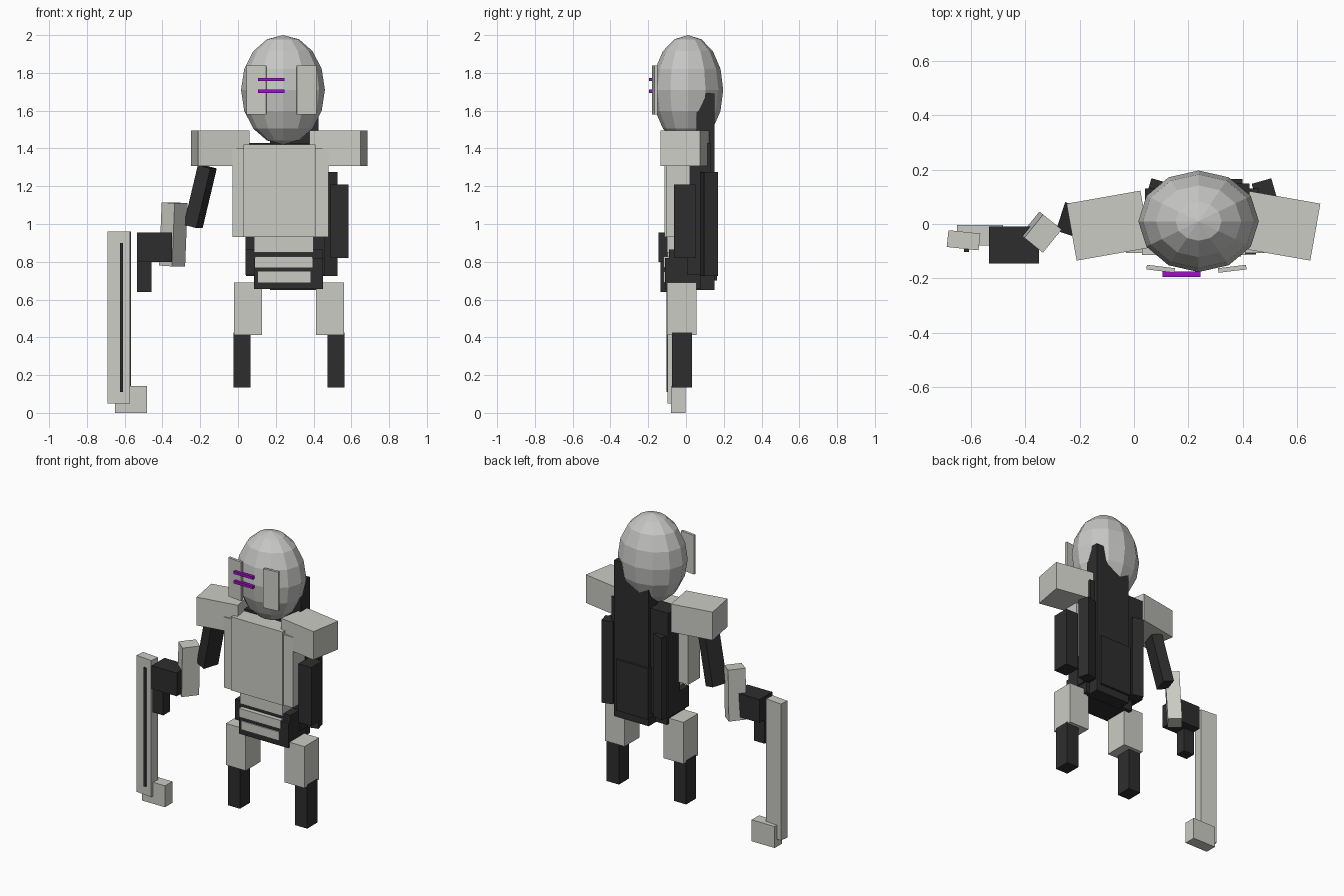
import bpy
from math import radians

if "Cube" in bpy.data.objects:
    bpy.data.objects.remove(bpy.data.objects["Cube"])


def material(name, rgb):
    m = bpy.data.materials.new(name)
    m.diffuse_color = (*rgb, 1)
    m.use_nodes = True
    m.node_tree.nodes["Principled BSDF"].inputs["Base Color"].default_value = m.diffuse_color
    return m


LIGHT = material("light grey", (0.60, 0.60, 0.56))
HEAD = material("head grey", (0.57, 0.57, 0.56))
DARK = material("charcoal", (0.027, 0.027, 0.028))
PURPLE = material("purple", (0.34, 0.005, 0.58))


def rotated_box(name, mat, centre, size, rot=(0, 0, 0)):
    bpy.ops.mesh.primitive_cube_add(size=1, location=centre,
                                    rotation=[radians(a) for a in rot])
    ob = bpy.context.object
    ob.name = name
    ob.scale = size
    ob.data.materials.append(mat)
    return ob


def box(name, mat, x, y, z):
    """Axis-aligned box from its min/max ranges."""
    return rotated_box(name, mat, [(a + b) / 2 for a, b in (x, y, z)],
                       [b - a for a, b in (x, y, z)])


# Head: faceted egg with face plates and glowing strips
bpy.ops.mesh.primitive_uv_sphere_add(segments=12, ring_count=8, radius=1,
                                     location=(0.238, 0.01, 1.71))
head = bpy.context.object
head.name = "head"
head.scale = (0.222, 0.187, 0.29)
head.data.materials.append(HEAD)
for side, s in (("left", -1), ("right", 1)):
    rotated_box(f"face_plate_{side}", LIGHT, (0.23 + s * 0.132, -0.165, 1.71),
                (0.104, 0.017, 0.26), (0, 0, s * 7))
for i, z in enumerate((1.765, 1.702)):
    box(f"face_strip_{i}", PURPLE, (0.105, 0.245), (-0.195, -0.175), (z - 0.009, z + 0.009))

# Torso front
box("chest_plate", LIGHT, (0.03, 0.41), (-0.115, 0.0), (0.93, 1.42))
box("abdomen", LIGHT, (0.085, 0.40), (-0.10, 0.0), (0.85, 0.94))
for side, s in (("left", -1), ("right", 1)):
    x = 0.225 + s * 0.2
    box(f"side_panel_{side}", LIGHT, (x - 0.055, x + 0.055), (-0.107, 0.02), (0.93, 1.40))
    rotated_box(f"shoulder_{side}", LIGHT, (0.219 + s * 0.313, -0.006, 1.40),
                (0.276, 0.213, 0.188), (0, 0, -s * 10))

# Back: core, tall spine slab, raised panel and side packs
box("torso_core", DARK, (0.04, 0.46), (0.005, 0.13), (0.73, 1.43))
box("spine_slab", DARK, (0.17, 0.425), (0.055, 0.15), (0.65, 1.69))
box("back_panel", DARK, (0.165, 0.40), (0.10, 0.165), (0.70, 1.04))
for side, s in (("left", -1), ("right", 1)):
    rotated_box(f"side_pack_{side}", DARK, (0.285 + s * 0.195, 0.122, 1.0),
                (0.075, 0.075, 0.55), (0, 0, s * 16))

# Pelvis and belts
box("pelvis", DARK, (0.085, 0.45), (-0.112, 0.08), (0.655, 0.82))
box("waist", DARK, (0.04, 0.45), (-0.09, 0.10), (0.73, 0.865))
box("upper_belt", LIGHT, (0.09, 0.395), (-0.119, -0.08), (0.77, 0.828))
box("lower_belt", LIGHT, (0.105, 0.385), (-0.119, -0.10), (0.69, 0.748))

# Legs
for side, s in (("left", -1), ("right", 1)):
    rotated_box(f"thigh_{side}", LIGHT, (0.27 + s * 0.217, -0.022, 0.552),
                (0.146, 0.155, 0.277))
    rotated_box(f"shin_{side}", DARK, (0.27 + s * 0.248, -0.022, 0.28),
                (0.09, 0.106, 0.29))

# Right arm hanging down
box("right_arm", DARK, (0.49, 0.585), (-0.063, 0.05), (0.82, 1.21))

# Left arm reaching outwards
rotated_box("left_upper_arm", DARK, (-0.20, 0.005, 1.145), (0.072, 0.11, 0.325), (0, 14, -18))
rotated_box("left_forearm", LIGHT, (-0.342, -0.03, 0.945), (0.088, 0.11, 0.335), (0, 3, -39))
box("left_hand", DARK, (-0.535, -0.35), (-0.145, -0.01), (0.80, 0.955))
box("grip", DARK, (-0.535, -0.457), (-0.135, -0.065), (0.64, 0.82))

# Upright weapon with slot and end block
rotated_box("weapon_bar", LIGHT, (-0.628, -0.06, 0.505), (0.118, 0.062, 0.91), (0, 0, -6))
box("weapon_slot", DARK, (-0.626, -0.608), (-0.103, -0.08), (0.11, 0.90))
box("weapon_end_block", LIGHT, (-0.652, -0.482), (-0.08, -0.003), (0.0, 0.143))
